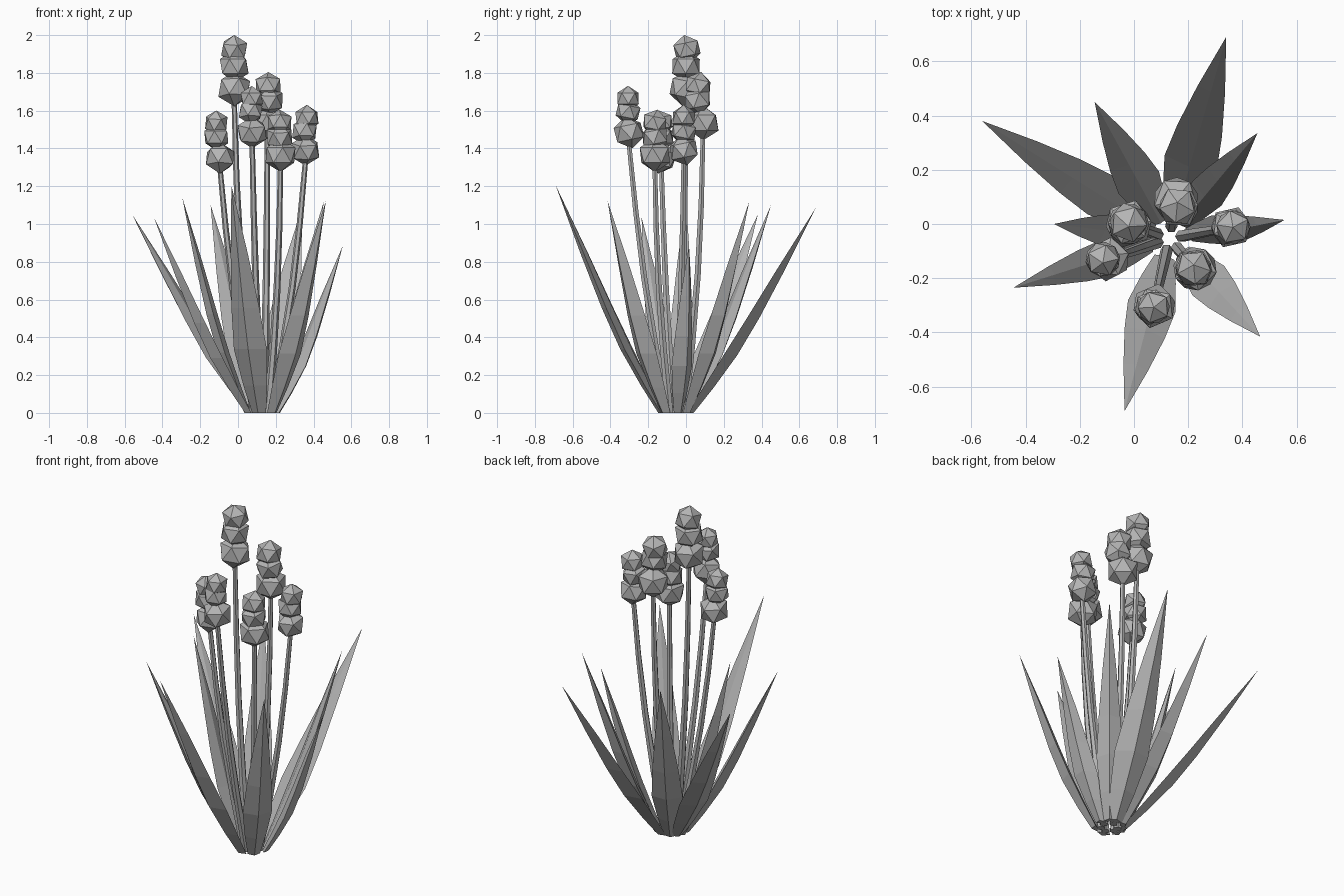
import bpy, bmesh
from math import radians, cos, sin, pi
from mathutils import Vector, Matrix

if "Cube" in bpy.data.objects:
    bpy.data.objects.remove(bpy.data.objects["Cube"])

grey = bpy.data.materials.new("plain_grey")
grey.use_nodes = True
tone = (0.46, 0.46, 0.46, 1)
grey.diffuse_color = tone
grey.node_tree.nodes["Principled BSDF"].inputs["Base Color"].default_value = tone

CENTRE = Vector((0.13, -0.053, 0))
UP = Vector((0, 0, 1))


def finish(bm, name):
    bmesh.ops.recalc_face_normals(bm, faces=bm.faces[:])
    mesh = bpy.data.meshes.new(name)
    bm.to_mesh(mesh)
    bm.free()
    mesh.materials.append(grey)
    obj = bpy.data.objects.new(name, mesh)
    bpy.context.collection.objects.link(obj)


def bridge(bm, rings):
    """Skin a list of equal-sized rings of points and cap the lower end."""
    loops = [[bm.verts.new(p) for p in ring] for ring in rings]
    n = len(loops[0])
    for a, b in zip(loops, loops[1:]):
        for i in range(n):
            j = (i + 1) % n
            bm.faces.new((a[i], a[j], b[j], b[i]))
    bm.faces.new(loops[0][::-1])
    return loops[-1]


def outward(point):
    d = Vector((point[0], point[1], 0)) - CENTRE
    d.z = 0
    return d.normalized()


# Leaf profile: height fraction, width factor, outward bulge, keel depth
LEAF_STEPS = [(0, 0.42, 0, 0.025), (0.12, 0.72, 0.012, 0.037),
              (0.28, 1, 0.022, 0.047), (0.46, 0.85, 0.02, 0.044),
              (0.7, 0.52, 0.01, 0.03)]


def leaf(name, tip, width, twist=0):
    tip = Vector(tip)
    out = outward(tip)
    start = CENTRE + out * 0.072
    face = Matrix.Rotation(radians(twist), 3, 'Z') @ out
    side = face.cross(UP)
    rings = []
    for t, w, bulge, keel in LEAF_STEPS:
        p = start.lerp(tip, t) + out * bulge
        s = side * width * w / 2
        rings.append([p - s, p + face * keel, p + s, p - face * keel * 0.35])
    bm = bmesh.new()
    last = bridge(bm, rings)
    point = bm.verts.new(tip)
    for i in range(4):
        bm.faces.new((last[i], last[(i + 1) % 4], point))
    finish(bm, name)


# Rosette of pointed, keeled leaves
LEAVES = [((0.34, 0.69, 1.09), 0.2, 0), ((-0.145, 0.45, 1.1), 0.17, 0),
          ((-0.56, 0.38, 1.05), 0.17, 0), ((0.455, 0.335, 1.12), 0.14, 0),
          ((0.555, 0.015, 0.885), 0.13, 25), ((0.465, -0.415, 1.12), 0.16, 0),
          ((-0.035, -0.69, 1.205), 0.18, 0), ((-0.445, -0.235, 1.035), 0.14, 0),
          ((-0.295, 0, 1.14), 0.13, 0)]
for k, (tip, width, twist) in enumerate(LEAVES):
    leaf(f"leaf_{k + 1}", tip, width, twist)


def stalk(name, top):
    top = Vector(top)
    start = CENTRE + outward(top) * 0.045
    rings = []
    for t in (0, 0.25, 0.5, 0.75, 1):
        p = start.lerp(top, t) + outward(top) * 0.022 * sin(pi * t)
        r = 0.023 - 0.009 * t
        rings.append([p + Vector((cos(a), sin(a), 0)) * r
                      for a in (i * pi / 3 for i in range(6))])
    bm = bmesh.new()
    bm.faces.new(bridge(bm, rings))
    finish(bm, name)


def head(name, balls, seed):
    """Stack of three faceted balls, each turned a little differently."""
    bm = bmesh.new()
    for i, (pos, r) in enumerate(balls):
        spin = Matrix.Rotation(seed * 0.9 + i * 0.6, 4, 'Z')
        tilt = Matrix.Rotation(0.2 * ((i + seed) % 3 - 1), 4, 'X')
        bmesh.ops.create_icosphere(bm, subdivisions=1, radius=r,
                                   matrix=Matrix.Translation(pos) @ tilt @ spin)
    finish(bm, name)


# Flower heads: lowest ball, middle offset, top offset, radii
HEADS = [((-0.02, 0.0, 1.715), (0, 0, 0.12), (0, 0.005, 0.21), (0.094, 0.085, 0.077)),
         ((0.155, 0.09, 1.535), (0.012, -0.03, 0.12), (0.005, -0.025, 0.195), (0.092, 0.08, 0.076)),
         ((0.357, -0.012, 1.39), (-0.005, 0, 0.1), (0.008, 0, 0.172), (0.082, 0.073, 0.069)),
         ((-0.095, -0.13, 1.35), (-0.02, 0, 0.11), (-0.02, 0, 0.185), (0.085, 0.072, 0.067)),
         ((0.225, -0.165, 1.365), (-0.005, 0, 0.095), (-0.005, 0, 0.17), (0.09, 0.077, 0.072)),
         ((0.075, -0.302, 1.485), (-0.008, -0.005, 0.11), (-0.002, -0.005, 0.18), (0.086, 0.07, 0.066))]
for k, (low, mid, top, radii) in enumerate(HEADS):
    base = Vector(low)
    spots = [base, base + Vector(mid), base + Vector(top)]
    head(f"flower_head_{k + 1}", list(zip(spots, radii)), k)
    stalk(f"stalk_{k + 1}", base - UP * radii[0] * 0.7)
